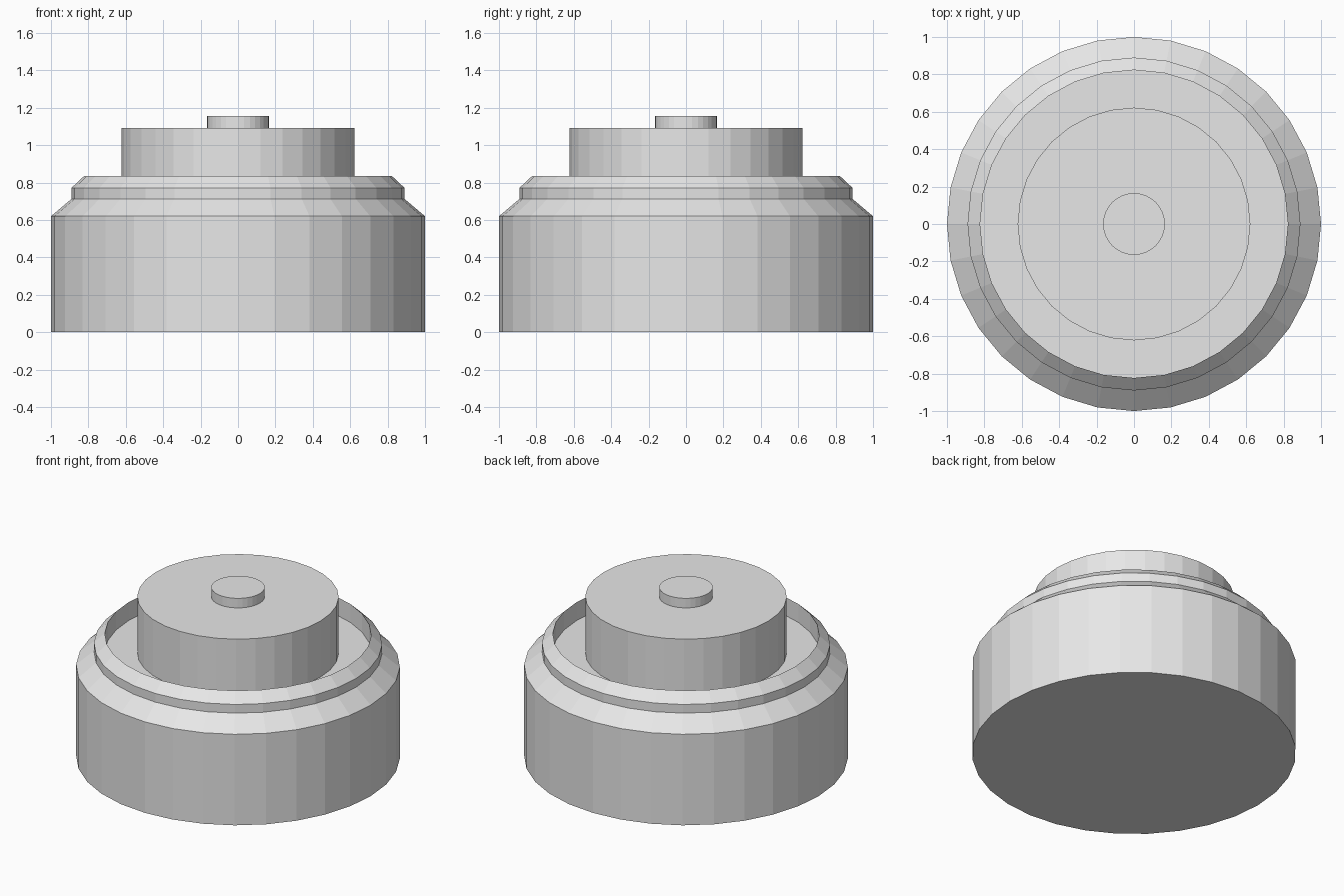
import bpy, bmesh, math

if "Cube" in bpy.data.objects:
    bpy.data.objects.remove(bpy.data.objects["Cube"])

SIDES = 32

grey = bpy.data.materials.new("light_grey")
grey.diffuse_color = (0.8, 0.8, 0.8, 1)
grey.use_nodes = True
grey.node_tree.nodes["Principled BSDF"].inputs["Base Color"].default_value = grey.diffuse_color


def lathe(name, profile):
    """Spin an (r, z) profile, bottom to top, and cap both ends."""
    bm = bmesh.new()
    rings = []
    for r, z in profile:
        rings.append([bm.verts.new((r * math.cos(i * math.tau / SIDES),
                                    r * math.sin(i * math.tau / SIDES), z))
                      for i in range(SIDES)])
    for low, high in zip(rings, rings[1:]):
        for i in range(SIDES):
            j = (i + 1) % SIDES
            bm.faces.new((low[i], low[j], high[j], high[i]))
    bm.faces.new(rings[0][::-1])
    bm.faces.new(rings[-1])
    mesh = bpy.data.meshes.new(name)
    bm.to_mesh(mesh)
    bm.free()
    mesh.materials.append(grey)
    obj = bpy.data.objects.new(name, mesh)
    bpy.context.collection.objects.link(obj)
    return obj


FLOOR = 0.71

# Wide base with stepped, bevelled shoulder and a recessed floor inside the rim
lathe("base", [(1, 0), (1, 0.62), (0.89, 0.713), (0.89, 0.772),
               (0.823, 0.835), (0.823, FLOOR)])

# Raised drum standing in the recess
lathe("drum", [(0.622, FLOOR), (0.622, 1.092)])

# Small button on top
lathe("button", [(0.165, 1.092), (0.165, 1.157)])
